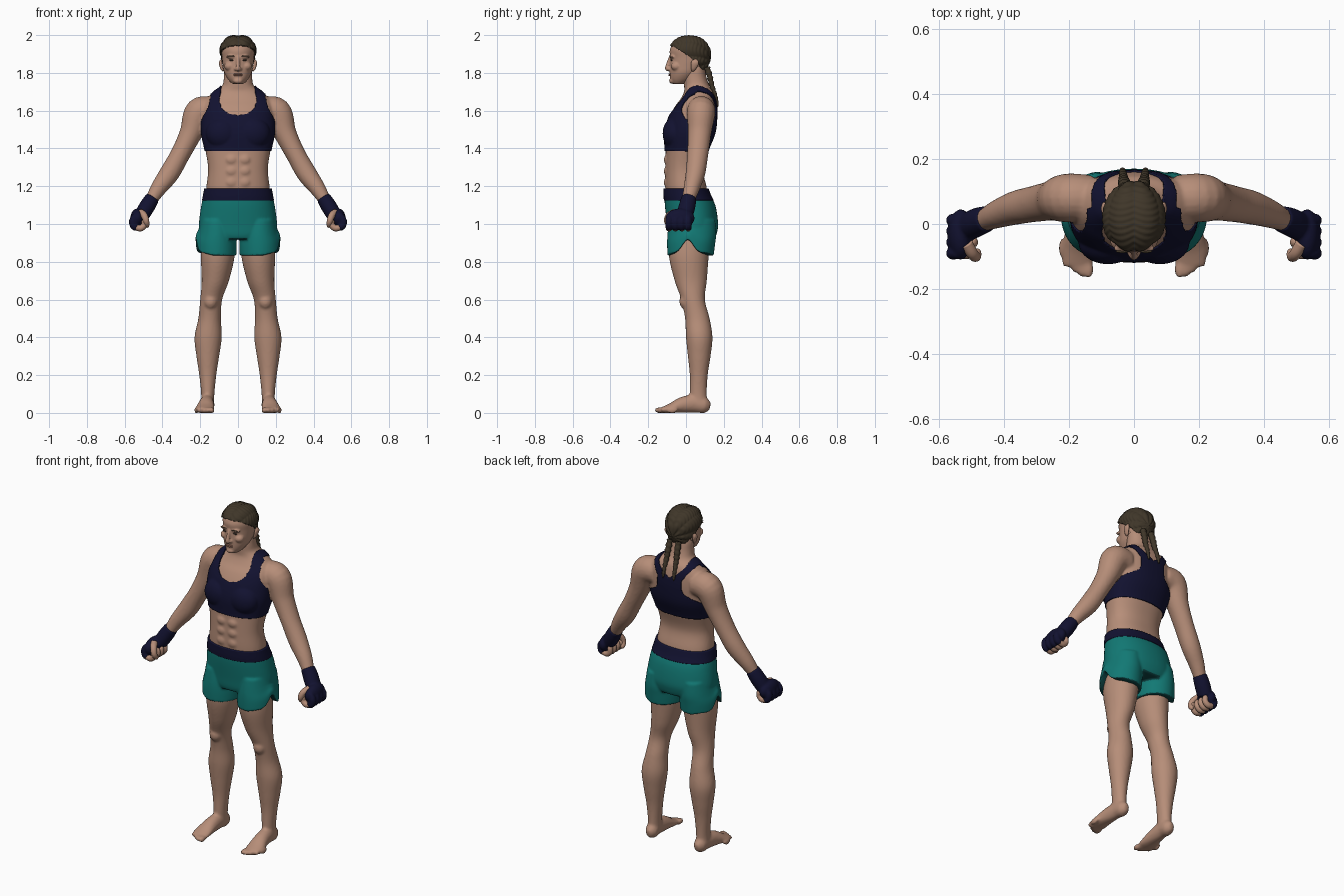
import bpy, bmesh, math
from mathutils import Vector

cube = bpy.data.objects.get("Cube")
if cube:
    bpy.data.objects.remove(cube, do_unlink=True)


def material(name, rgb):
    m = bpy.data.materials.new(name)
    m.use_nodes = True
    m.diffuse_color = (*rgb, 1)
    bsdf = m.node_tree.nodes["Principled BSDF"]
    bsdf.inputs["Base Color"].default_value = (*rgb, 1)
    bsdf.inputs["Roughness"].default_value = 0.7
    return m


SKIN = material("skin", (.47, .27, .19))
LIPS = material("lip", (.36, .17, .12))
NAVY = material("navy cloth", (.006, .006, .03))
TEAL = material("teal cloth", (.006, .19, .175))
HEM = material("dark teal hem", (.004, .06, .06))
HAIR = material("brown hair", (.05, .037, .022))
EYE = material("dark eye", (.06, .04, .03))


def spline(rows, steps):
    """Catmull-Rom interpolation of rows of numbers."""
    out = []
    for i in range(len(rows) - 1):
        a, b = rows[max(i - 1, 0)], rows[i]
        c, d = rows[i + 1], rows[min(i + 2, len(rows) - 1)]
        for k in range(steps):
            t = k / steps
            out.append([.5 * (2*q + (r-p)*t + (2*p - 5*q + 4*r - s)*t*t + (3*q - p - 3*r + s)*t**3)
                        for p, q, r, s in zip(a, b, c, d)])
    return out + [list(rows[-1])]


def circle(n, power=1):
    for i in range(n):
        a = math.tau * i / n
        yield [math.copysign(abs(f(a)) ** power, f(a)) for f in (math.cos, math.sin)]


def stack(rows, power=1):
    """Level rings; each row is height, centre x, half width, front y, back y."""
    return [[Vector((x + w*c, (f + b)/2 + (b - f)/2*s, z)) for c, s in circle(56, power)]
            for z, x, w, f, b in spline(rows, 6)]


def sweep(rows, ref, ripple=0):
    """Rings along a path; each row is x, y, z, side radius, radius along ref."""
    rows = spline(rows, 6)
    pts = [Vector(r[:3]) for r in rows]
    rings = []
    for i, (p, r) in enumerate(zip(pts, rows)):
        t = (pts[min(i + 1, len(pts) - 1)] - pts[max(i - 1, 0)]).normalized()
        v = Vector(ref)
        v = (v - t * v.dot(t)).normalized()
        u = v.cross(t)
        k = 1 + ripple * math.sin(i * 2)
        rings.append([p + (u*r[3]*c + v*r[4]*s) * k for c, s in circle(20)])
    return rings


def blob(x, y, z, rx, ry, rz):
    angles = [math.pi * (i + .3) / 14.6 for i in range(15)]
    return [[Vector((x + rx*math.sin(a)*c, y + ry*math.sin(a)*s, z - rz*math.cos(a)))
             for c, s in circle(24)] for a in angles]


def flip(part):
    return [[Vector((-p.x, p.y, p.z)) for p in ring] for ring in part]


def both(*parts):
    return [q for p in parts for q in (p, flip(p))]


def make(name, parts, mat, voxel=0):
    """Skin the rings of all parts; a voxel size fuses them into one surface."""
    bm = bmesh.new()
    for rings in parts:
        vs = [[bm.verts.new(p) for p in ring] for ring in rings]
        n = len(vs[0])
        for lo, hi in zip(vs, vs[1:]):
            for i in range(n):
                j = (i + 1) % n
                bm.faces.new((lo[i], lo[j], hi[j], hi[i]))
        bm.faces.new(vs[0][::-1])
        bm.faces.new(vs[-1])
    bmesh.ops.recalc_face_normals(bm, faces=bm.faces)
    me = bpy.data.meshes.new(name)
    bm.to_mesh(me)
    bm.free()
    ob = bpy.data.objects.new(name, me)
    bpy.context.collection.objects.link(ob)
    if voxel:
        rm = ob.modifiers.new("fuse", "REMESH")
        rm.mode, rm.voxel_size = "VOXEL", voxel
        sm = ob.modifiers.new("relax", "SMOOTH")
        sm.factor, sm.iterations = .5, 3
        dg = bpy.context.evaluated_depsgraph_get()
        ob.data = bpy.data.meshes.new_from_object(ob.evaluated_get(dg))
        ob.modifiers.clear()
        bpy.data.meshes.remove(me)
        ob.data.name = name
    ob.data.materials.clear()
    ob.data.materials.append(mat)
    for v in ob.data.vertices:
        v.co.z = max(v.co.z, 0)
    for f in ob.data.polygons:
        f.use_smooth, f.material_index = True, 0
    return ob


def trim(ob, rule, push):
    """Keep the faces that pass the rule and lift them off the surface."""
    bm = bmesh.new()
    bm.from_mesh(ob.data)
    bm.normal_update()
    drop = [f for f in bm.faces if not rule(f.calc_center_median())]
    moves = [(v, v.normal * push(v.co)) for v in bm.verts]
    for v, d in moves:
        v.co += d
    bmesh.ops.delete(bm, geom=drop, context="FACES")
    for _ in range(4):
        edge = [v for v in bm.verts if v.is_boundary]
        bmesh.ops.smooth_vert(bm, verts=edge, factor=.5, use_axis_x=True, use_axis_y=True, use_axis_z=True)
    bm.to_mesh(ob.data)
    bm.free()
    sol = ob.modifiers.new("thickness", "SOLIDIFY")
    sol.thickness, sol.offset = .008, -1


def curve(x, *pts):
    """Piecewise linear value at x."""
    if x <= pts[0][0]:
        return pts[0][1]
    for (a, p), (b, q) in zip(pts, pts[1:]):
        if x <= b:
            return p + (q - p) * (x - a) / (b - a)
    return pts[-1][1]


# Body: torso with neck, arms, legs and feet fused into one skin
torso = stack([(1.1, 0, .17, -.1, .12), (1.19, 0, .168, -.11, .11), (1.29, 0, .158, -.11, .09),
               (1.39, 0, .172, -.108, .115), (1.48, 0, .19, -.11, .15), (1.56, 0, .19, -.09, .16),
               (1.62, 0, .185, -.06, .16), (1.66, 0, .17, -.03, .155), (1.7, 0, .125, -.01, .145),
               (1.73, 0, .085, -.01, .125), (1.77, 0, .075, -.012, .11), (1.82, 0, .072, -.005, .1),
               (1.86, 0, .06, 0, .09)], .88)
bust = both(blob(.08, -.058, 1.48, .085, .06, .08))
abs_pairs = both(*[blob(.034, -.098, z, .032, .02, .027) for z in (1.22, 1.28, 1.34)])
arm = sweep([(.13, .08, 1.6, .07, .07), (.205, .08, 1.59, .078, .075), (.25, .072, 1.48, .06, .062),
             (.305, .062, 1.37, .052, .056), (.362, .05, 1.27, .053, .052), (.42, .03, 1.19, .043, .043),
             (.46, .012, 1.125, .033, .034), (.5, 0, 1.06, .03, .03)], (0, 1, 0))
leg = stack([(.04, .162, .036, .02, .115), (.1, .16, .035, .02, .11), (.2, .16, .045, .02, .115),
             (.3, .16, .06, .01, .13), (.4, .158, .072, 0, .14), (.5, .15, .06, -.005, .125),
             (.6, .142, .058, -.025, .1), (.7, .12, .072, -.06, .11), (.83, .107, .089, -.09, .12),
             (.95, .1, .085, -.085, .13)])
knee = blob(.145, -.005, .59, .035, .03, .04)
foot = sweep([(.16, .128, .035, .015, .02), (.16, .1, .04, .035, .042), (.163, .05, .05, .036, .048),
              (.168, -.02, .042, .042, .042), (.174, -.08, .025, .05, .026), (.174, -.13, .015, .046, .014)],
             (0, 0, 1))
toes = [blob(.14 + .02*i, -.138 + .008*i*i/2, .014, .0155 - .001*i, .03, .016) for i in range(5)]
make("body", [torso] + bust + abs_pairs + both(arm, leg, knee, foot, *toes), SKIN, .008)

# Head and face
skull = stack([(1.742, 0, .03, -.07, -.01), (1.765, 0, .052, -.083, .04), (1.8, 0, .072, -.086, .08),
               (1.84, 0, .08, -.086, .11), (1.88, 0, .085, -.084, .122), (1.92, 0, .088, -.086, .122),
               (1.955, 0, .08, -.07, .105), (1.978, 0, .058, -.045, .08), (1.989, 0, .03, -.015, .05),
               (1.992, 0, .006, .01, .025)])
nose = sweep([(0, -.08, 1.885, .009, .01), (0, -.093, 1.85, .01, .011), (0, -.1, 1.822, .013, .011),
              (0, -.092, 1.812, .01, .006)], (0, 1, 0))
face = both(blob(.034, -.074, 1.885, .03, .014, .008), blob(.045, -.052, 1.835, .028, .028, .024),
            blob(.013, -.09, 1.82, .008, .01, .008))
chin = blob(0, -.072, 1.758, .026, .018, .016)
make("head", [skull, nose, chin] + face, SKIN, .005)
make("ears", both(sweep([(.078, .035, 1.81, .004, .006), (.086, .04, 1.825, .008, .014),
                         (.092, .048, 1.855, .009, .02), (.086, .05, 1.872, .003, .008)], (0, 1, 0))), SKIN)
make("lips", [blob(0, -.085, z, .024, .008, .004) for z in (1.787, 1.794)], LIPS)
make("eyes", both(blob(.034, -.077, 1.867, .013, .005, .004)), EYE)
make("eyebrows", both(blob(.036, -.084, 1.889, .02, .005, .0025)), HAIR)


# Braided hair: ridged cap and two hanging plaits
def hairline(p):
    return p.z > curve(p.y, (-.09, 1.945), (-.05, 1.93), (.02, 1.885), (.06, 1.85), (.1, 1.785))


def braid_ridge(p):
    angle = math.atan2(p.x, p.z - 1.86)
    strand = .0012 * math.sin(p.y * 350 + 4 * abs(math.sin(angle * 5)))
    return .004 + .006 * abs(math.sin(angle * 5)) + strand


trim(make("hair_cap", [skull], HAIR, .0045), hairline, braid_ridge)
plait = sweep([(.028, .11, 1.83, .016, .016), (.03, .126, 1.78, .017, .015), (.032, .138, 1.73, .014, .013),
               (.034, .155, 1.68, .011, .01), (.035, .165, 1.64, .008, .008), (.035, .168, 1.62, .002, .002)],
              (0, 1, 0), .16)
make("plaits", both(plait), HAIR)


# Sports top with scooped neck and racer back
def top_shape(p):
    x, z = abs(p.x), p.z
    if p.y < .05:
        outer = curve(z, (1.5, .3), (1.54, .195), (1.62, .155), (1.72, .135))
        inner = curve(z, (1.575, 0), (1.585, .05), (1.61, .082), (1.65, .096), (1.72, .085))
    else:
        outer = curve(z, (1.46, .3), (1.5, .17), (1.55, .085), (1.62, .08), (1.7, .133))
        inner = curve(z, (1.63, 0), (1.66, .05), (1.7, .085))
    return 1.385 < z < 1.74 and inner <= x < outer


trim(make("sports_top", [torso] + bust, NAVY, .007), top_shape, lambda p: .006)

# Shorts with side notches, dark hem and waistband
hips = stack([(.925, 0, .17, -.085, .15), (.95, 0, .2, -.094, .162), (1.0, 0, .207, -.1, .17),
              (1.1, 0, .194, -.112, .155), (1.18, 0, .176, -.114, .115)], .92)
short_leg = stack([(.845, .116, .108, -.098, .146), (.9, .115, .108, -.1, .154),
                   (.95, .112, .1, -.098, .16), (1.02, .11, .09, -.09, .155)])
shorts = make("shorts", [hips] + both(short_leg), TEAL, .007)
shorts.data.materials.append(HEM)
for v in shorts.data.vertices:
    low = min(max((.98 - v.co.z) / .13, 0), 1)
    side = min(max((abs(v.co.x) - .13) / .05, 0), 1)
    v.co.z += low * (side * .07 * math.exp(-((v.co.y - .01) / .04) ** 2) - .012 * (1 - side))
for f in shorts.data.polygons:
    f.material_index = int(f.normal.z < -.5 and f.center.z < .96)
make("waistband", [stack([(1.125, 0, .191, -.117, .147), (1.15, 0, .186, -.119, .134),
                          (1.187, 0, .179, -.119, .12)], .92)], NAVY)

# Fists in open-finger gloves
cuff = sweep([(.452, .016, 1.14, .038, .04), (.48, .006, 1.095, .042, .044), (.51, -.008, 1.045, .04, .044)],
             (0, 1, 0))
palm = blob(.532, -.032, 1.03, .038, .078, .052)
knuckles, fingers = [], []
for i in range(4):
    y = -.09 + .034 * i
    knuckles.append(sweep([(.54, y, 1.05, .014, .014), (.556, y, 1.02, .02, .019), (.552, y, .99, .02, .019),
                           (.535, y, .98, .019, .018)], (0, 1, 0)))
    fingers.append(sweep([(.54, y, .982, .016, .016), (.515, y, .978, .017, .017), (.496, y, .995, .016, .016),
                          (.496, y, 1.02, .014, .015), (.504, y, 1.032, .004, .004)], (0, 1, 0)))
thumb = sweep([(.515, -.06, 1.06, .02, .02), (.497, -.09, 1.045, .018, .018), (.486, -.1, 1.015, .016, .016),
               (.482, -.085, .99, .012, .012), (.482, -.078, .983, .003, .003)], (0, 1, 0))
make("gloves", both(cuff, palm, *knuckles), NAVY, .006)
make("fingers", both(*fingers, thumb), SKIN)
